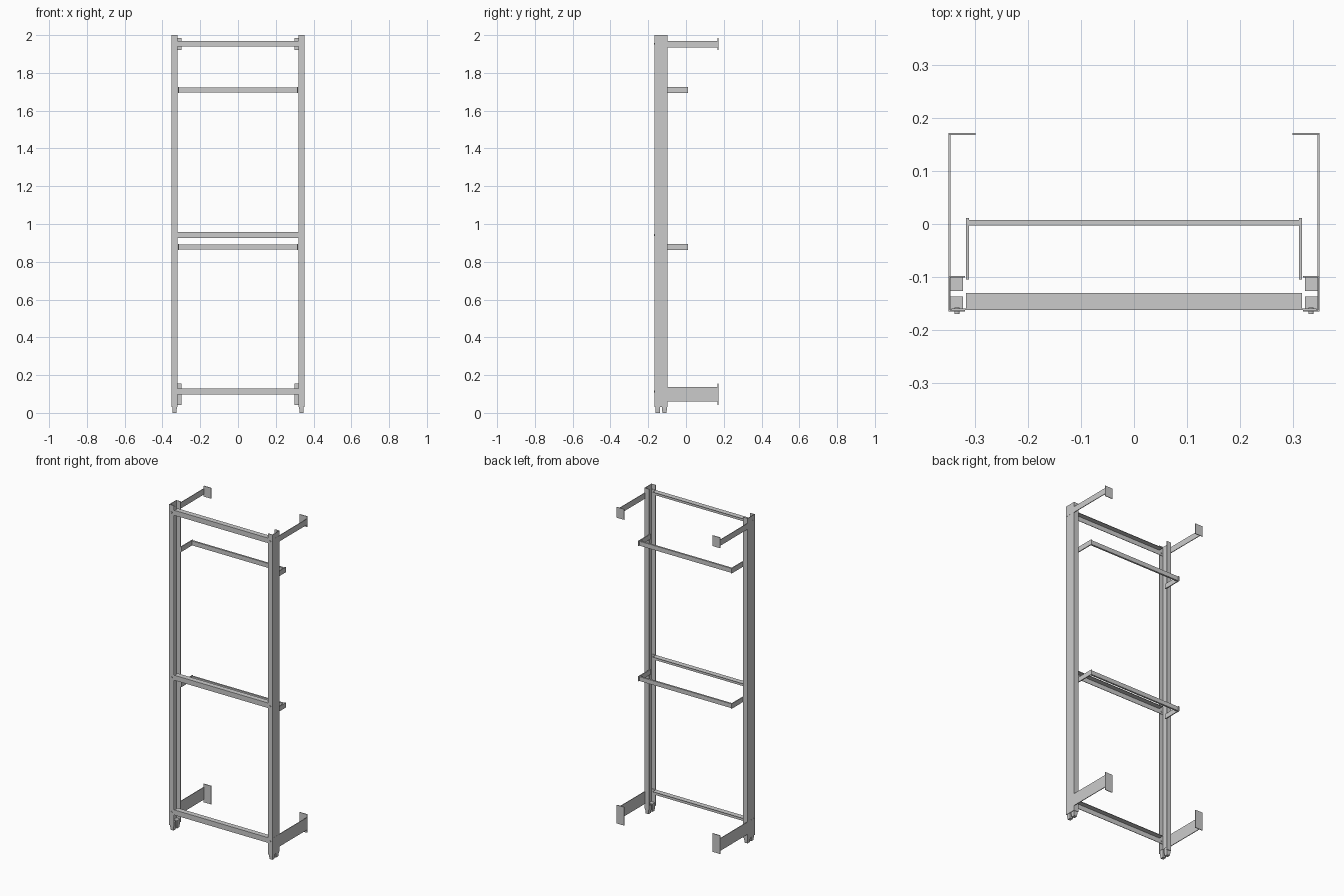
import bpy, bmesh
from mathutils import Matrix

if "Cube" in bpy.data.objects:
    bpy.data.objects.remove(bpy.data.objects["Cube"])

T = 0.003  # sheet thickness


def finish(name, bm):
    bmesh.ops.recalc_face_normals(bm, faces=bm.faces)
    me = bpy.data.meshes.new(name)
    bm.to_mesh(me)
    bm.free()
    ob = bpy.data.objects.new(name, me)
    bpy.context.collection.objects.link(ob)
    return ob


def box(name, x, y, z):
    bm = bmesh.new()
    bmesh.ops.create_cube(bm, size=1)
    for v in bm.verts:
        v.co = [(a + b) / 2 + c * (b - a) for (a, b), c in zip((x, y, z), v.co)]
    return finish(name, bm)


def prism(name, pts, z0, z1):
    """Extrude an xy outline from z0 to z1."""
    bm = bmesh.new()
    f = bm.faces.new([bm.verts.new((x, y, z0)) for x, y in pts])
    ext = bmesh.ops.extrude_face_region(bm, geom=[f])["geom"]
    bmesh.ops.translate(bm, vec=(0, 0, z1 - z0),
                        verts=[e for e in ext if isinstance(e, bmesh.types.BMVert)])
    return finish(name, bm)


def mirror_x(ob):
    m = ob.modifiers.new("Mirror", 'MIRROR')
    m.use_axis = (True, False, False)
    return ob


# upright posts: channels open towards the middle
xo, xi, yf, yb = 0.351, 0.32, -0.166, -0.098
mirror_x(prism("upright_post", [
    (xi, yf), (xo, yf), (xo, yb), (xi, yb),
    (xi, yb - T), (xo - T, yb - T), (xo - T, yf + T), (xi, yf + T)], 0.03, 2.0))

# tapered foot plugs, two per post
for label, y0, y1 in (("front", -0.162, -0.137), ("back", -0.127, -0.101)):
    foot = mirror_x(box(label + "_foot", (0.324, 0.348), (y0, y1), (0.022, 0.05)))
    bm = bmesh.new()
    bm.from_mesh(foot.data)
    low = [f for f in bm.faces if f.normal.z < -0.9]
    new = bmesh.ops.extrude_face_region(bm, geom=low)
    verts = [e for e in new["geom"] if isinstance(e, bmesh.types.BMVert)]
    bmesh.ops.delete(bm, geom=low, context='FACES_ONLY')
    for v in verts:
        v.co.z = 0
        v.co.x = 0.336 + (v.co.x - 0.336) * 0.8
        v.co.y = (y0 + y1) / 2 + (v.co.y - (y0 + y1) / 2) * 0.85
    bmesh.ops.recalc_face_normals(bm, faces=bm.faces)
    bm.to_mesh(foot.data)
    bm.free()

# angle-section crossbars with bolts through the posts
for label, z0, z1 in (("bottom", 0.098, 0.13), ("middle", 0.926, 0.957), ("top", 1.939, 1.97)):
    box(label + "_crossbar_face", (-0.345, 0.345), (yf + T, yf + 2 * T), (z0, z1))
    box(label + "_crossbar_flange", (-0.318, 0.318), (yf + T, -0.131), (z1 - T, z1))
    bm = bmesh.new()
    bmesh.ops.create_cone(bm, cap_ends=True, segments=12, radius1=0.005, radius2=0.005, depth=0.012,
                          matrix=Matrix.Translation((0.335, -0.164, (z0 + z1) / 2))
                          @ Matrix.Rotation(1.570796, 4, 'X'))
    mirror_x(finish(label + "_bolt", bm))

# wall brackets: arm plus turned-in plate
for label, a0, a1, p0, p1 in (("bottom", 0.06, 0.136, 0.042, 0.155), ("top", 1.934, 1.97, 1.92, 1.985)):
    mirror_x(box(label + "_wall_arm", (xo - 0.0035, xo + 0.0005), (-0.165, 0.17), (a0, a1)))
    mirror_x(box(label + "_wall_plate", (0.30, xo + 0.0005), (0.168, 0.172), (p0, p1)))

# rear rails carried on side arms
for label, z0, z1 in (("lower", 0.863, 0.893), ("upper", 1.694, 1.725)):
    mirror_x(box(label + "_rail_arm", (0.312, 0.318), (-0.105, 0.011), (z0, z1)))
    box(label + "_rear_rail", (-0.313, 0.313), (-0.003, 0.008), (z0 + 0.002, z1 - 0.002))
